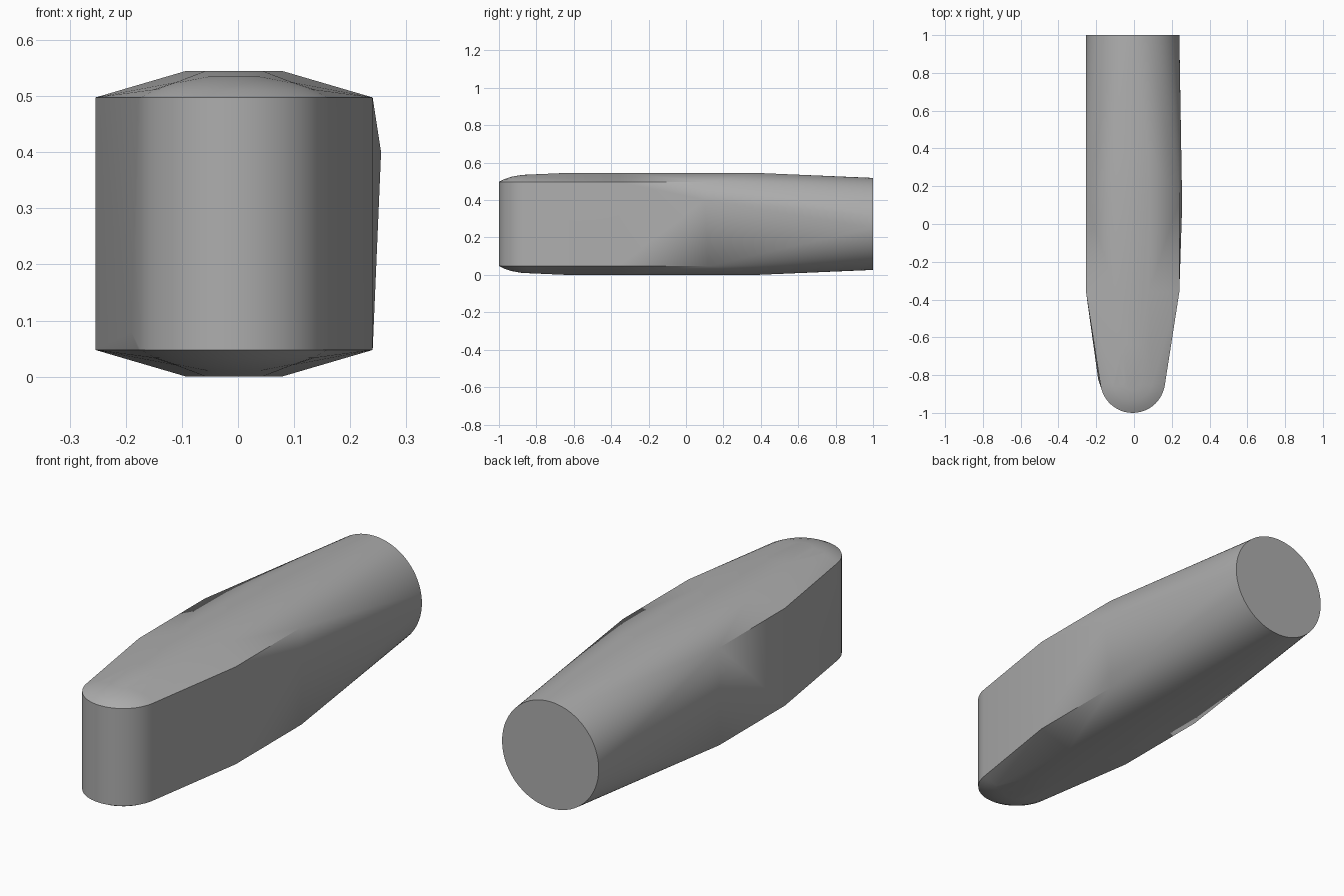
import bpy
import bmesh
from math import sin, cos, pi

cube = bpy.data.objects.get("Cube")
if cube:
    bpy.data.objects.remove(cube, do_unlink=True)

MID_X, MID_Z = -0.007, 0.2725


def make_material(name, colour):
    mat = bpy.data.materials.new(name)
    mat.use_nodes = True
    mat.diffuse_color = colour
    mat.node_tree.nodes["Principled BSDF"].inputs["Base Color"].default_value = colour
    return mat


def nose_arc(radius, height, steps=24):
    """Half circle in plan, at a height above and below the middle."""
    return [(MID_X + radius * cos(pi * i / steps), -0.828 - radius * sin(pi * i / steps),
             MID_Z + s * height)
            for i in range(steps + 1) for s in (-1, 1)]


def mirrored(x, y, height):
    """One corner copied to both sides, top and bottom."""
    return [(MID_X + sx * x, y, MID_Z + sz * height) for sx in (-1, 1) for sz in (-1, 1)]


# Round butt end
points = [(MID_X + 0.247 * cos(a), 1.0, MID_Z + 0.246 * sin(a))
          for a in (2 * pi * i / 72 for i in range(72))]

# Rounded nose: upright wall with a shallow dome above and below
for radius, height in ((0.172, 0.225), (0.145, 0.239), (0.105, 0.252), (0.05, 0.262)):
    points += nose_arc(radius, height)

# Side edges of the slab and the flat ridge along top and bottom
points += mirrored(0.247, -0.36, 0.225) + mirrored(0.247, 0.12, 0.225)
points += mirrored(0.05, -0.64, 0.2725) + mirrored(0.085, -0.36, 0.2725)
points += mirrored(0.085, 0.38, 0.2725)

# Slight bulges on the two flanks
points += [(0.255, 0.1, 0.4), (-0.19, -0.82, 0.08)]

# Wrap the sections in one skin
bm = bmesh.new()
for p in points:
    bm.verts.new(p)
bmesh.ops.remove_doubles(bm, verts=bm.verts, dist=0.0005)
bmesh.ops.convex_hull(bm, input=bm.verts)
loose = [v for v in bm.verts if not v.link_faces]
bmesh.ops.delete(bm, geom=loose, context="VERTS")
bmesh.ops.dissolve_limit(bm, angle_limit=0.01, verts=bm.verts, edges=bm.edges)
bmesh.ops.recalc_face_normals(bm, faces=bm.faces)

mesh = bpy.data.meshes.new("tapered_handle")
bm.to_mesh(mesh)
bm.free()
handle = bpy.data.objects.new("tapered_handle", mesh)
bpy.context.collection.objects.link(handle)
mesh.materials.append(make_material("plain grey", (0.42, 0.42, 0.42, 1.0)))

bpy.ops.object.select_all(action="DESELECT")
handle.select_set(True)
bpy.context.view_layer.objects.active = handle
bpy.ops.object.shade_smooth_by_angle(angle=0.5)
